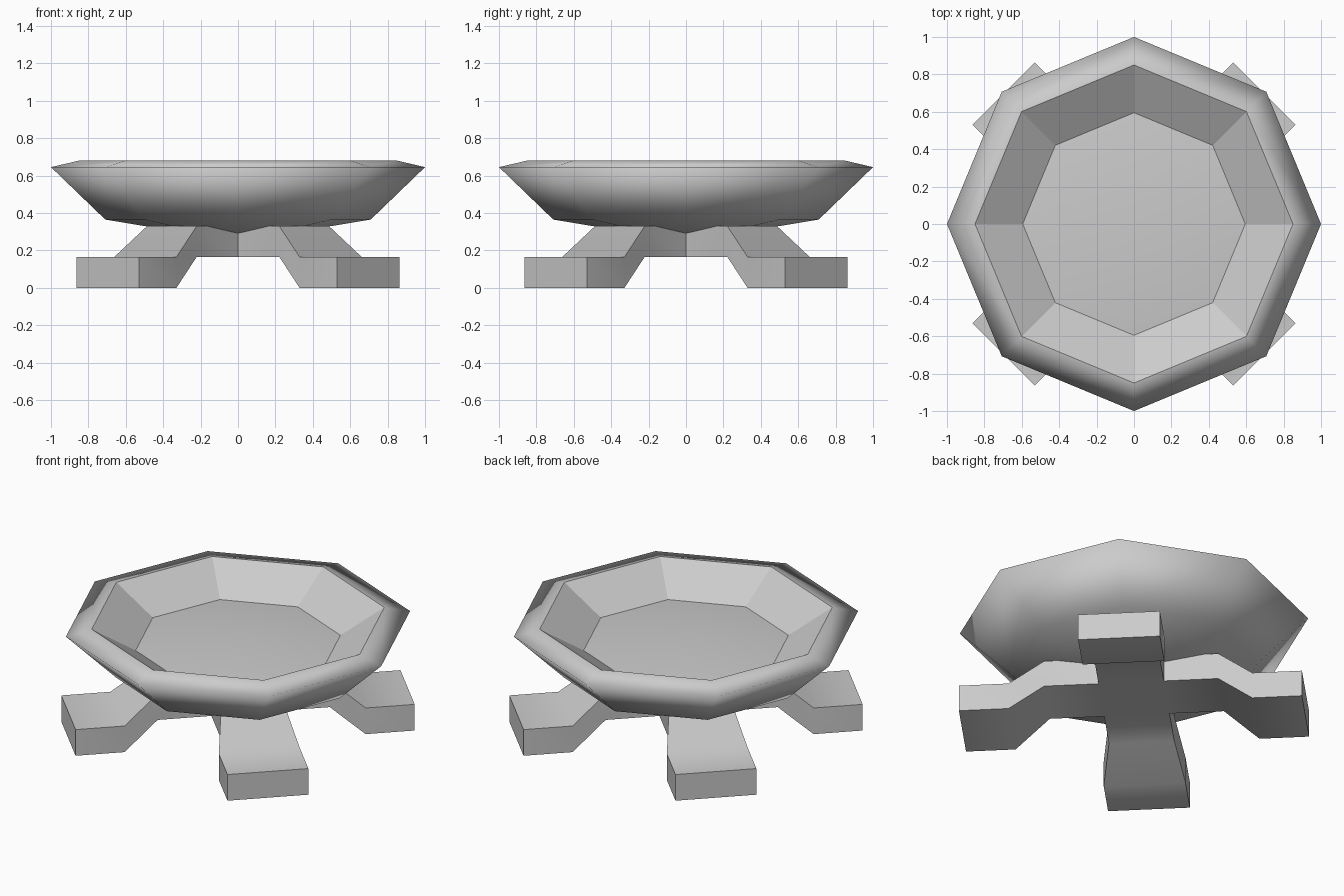
import bpy
import bmesh
from math import cos, sin, pi, radians

cube = bpy.data.objects.get("Cube")
if cube:
    bpy.data.objects.remove(cube, do_unlink=True)

grey = bpy.data.materials.new("plain grey")
grey.use_nodes = True
COLOUR = (0.6, 0.6, 0.6, 1)
grey.diffuse_color = COLOUR
grey.node_tree.nodes["Principled BSDF"].inputs["Base Color"].default_value = COLOUR


def finish(bm, name):
    bmesh.ops.recalc_face_normals(bm, faces=bm.faces)
    mesh = bpy.data.meshes.new(name)
    bm.to_mesh(mesh)
    bm.free()
    mesh.materials.append(grey)
    obj = bpy.data.objects.new(name, mesh)
    bpy.context.collection.objects.link(obj)
    return obj


def bridge(bm, a, b):
    n = len(a)
    return [bm.faces.new((a[i], a[(i + 1) % n], b[(i + 1) % n], b[i])) for i in range(n)]


# Octagonal bowl: underside, rounded rim, faceted inner wall, gently domed floor
SIDES = 8
bm = bmesh.new()
rings = []
for r, z in [(0.71, 0.365), (1.0, 0.645), (0.85, 0.68), (0.595, 0.525)]:
    rings.append([bm.verts.new((r * cos(2 * pi * i / SIDES), r * sin(2 * pi * i / SIDES), z))
                  for i in range(SIDES)])
bands = [bridge(bm, a, b) for a, b in zip(rings, rings[1:])]
for ring, z in ((rings[0], 0.247), (rings[-1], 0.58)):
    centre = bm.verts.new((0, 0, z))
    for i in range(SIDES):
        bm.faces.new((ring[i], ring[(i + 1) % SIDES], centre))
# Smooth everywhere except the inner wall and the edges around it
for f in bm.faces:
    f.smooth = True
for f in bands[2]:
    f.smooth = False
    for e in f.edges:
        e.smooth = False
finish(bm, "bowl")

# Cross-shaped stand: four stepped legs flaring out to flat feet
THICK = 0.165
STATIONS = [(0.1875, 0.1875, THICK), (0.5, 0.1875, THICK), (0.7, 0.235, 0), (0.985, 0.235, 0)]
bm = bmesh.new()
hub = {0: [], 1: []}
for k in range(4):
    angle = pi / 4 + k * pi / 2
    c, s = cos(angle), sin(angle)
    loops = []
    for d, w, z in STATIONS:
        corners = [(-w, z), (w, z), (w, z + THICK), (-w, z + THICK)]
        loops.append([bm.verts.new((d * c - t * s, d * s + t * c, h)) for t, h in corners])
    for a, b in zip(loops, loops[1:]):
        bridge(bm, a, b)
    bm.faces.new(loops[-1])
    hub[0].append(loops[0][0])
    hub[1].append(loops[0][3])
for corners in hub.values():
    bm.faces.new(corners)
bmesh.ops.remove_doubles(bm, verts=bm.verts, dist=0.001)
# Remove the inner wall strips left between the hub and the legs, if any
stand = finish(bm, "stand")

# Soft bends along the legs, crisp box edges
bpy.ops.object.select_all(action='DESELECT')
stand.select_set(True)
bpy.context.view_layer.objects.active = stand
bpy.ops.object.shade_smooth_by_angle(angle=radians(50))
